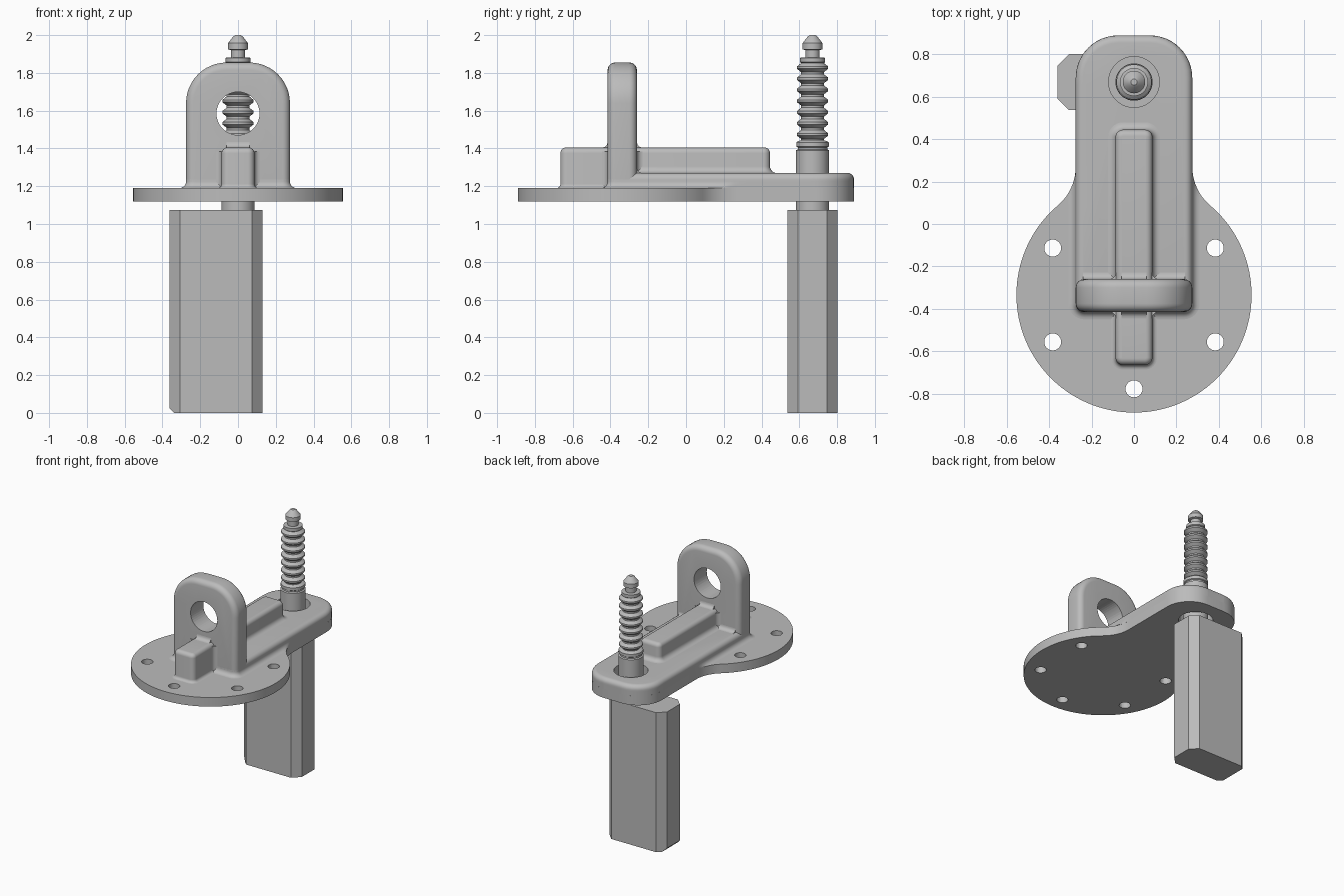
import bpy, bmesh
from math import sin, cos, pi, sqrt, atan2, radians
from mathutils import Vector

if "Cube" in bpy.data.objects:
    bpy.data.objects.remove(bpy.data.objects["Cube"])

steel = bpy.data.materials.new("plain grey")
steel.use_nodes = True
GREY = (0.5, 0.5, 0.5, 1)
steel.diffuse_color = GREY
steel.node_tree.nodes["Principled BSDF"].inputs["Base Color"].default_value = GREY

# Main dimensions
PLATE_Z, PLATE_TOP, ARM_TOP, RIB_TOP = 1.12, 1.19, 1.27, 1.405
DISC_Y, DISC_R, ARM_W, ARM_END = -0.335, 0.555, 0.275, 0.89
BLEND_R, BLEND_Y = 0.239, 0.27
LUG_FRONT, LUG_BACK = -0.415, -0.26
SCREW_Y = 0.67


def finish(name, bm, smooth=True):
    bmesh.ops.recalc_face_normals(bm, faces=bm.faces)
    mesh = bpy.data.meshes.new(name)
    bm.to_mesh(mesh)
    bm.free()
    obj = bpy.data.objects.new(name, mesh)
    bpy.context.collection.objects.link(obj)
    mesh.materials.append(steel)
    if smooth:
        activate(obj)
        bpy.ops.object.shade_smooth_by_angle(angle=radians(32))
    return obj


def activate(obj):
    bpy.ops.object.select_all(action='DESELECT')
    obj.select_set(True)
    bpy.context.view_layer.objects.active = obj


def loft(bm, rings):
    """Skin closed rings of equal length and cap both ends."""
    loops = [[bm.verts.new(p) for p in ring] for ring in rings]
    for a, b in zip(loops, loops[1:]):
        for i in range(len(a)):
            j = (i + 1) % len(a)
            bm.faces.new((a[i], a[j], b[j], b[i]))
    bm.faces.new(loops[0][::-1])
    bm.faces.new(loops[-1])


def arc(cx, cy, r, a0, a1, n):
    return [(cx + r * cos(a0 + (a1 - a0) * i / n), cy + r * sin(a0 + (a1 - a0) * i / n))
            for i in range(n + 1)]


def rounded_rect(x0, x1, y0, y1, r_low, r_high, d=0, seg=8, side=1):
    """Rounded rectangle offset outward by d, with extra points along the sides."""
    corners = ((x1, y0, -1, 1, r_low, -pi / 2), (x1, y1, -1, -1, r_high, 0),
               (x0, y1, 1, -1, r_high, pi / 2), (x0, y0, 1, 1, r_low, pi))
    arcs = [arc(x + sx * r, y + sy * r, r + d, a, a + pi / 2, seg)
            for x, y, sx, sy, r, a in corners]
    points = []
    for k, part in enumerate(arcs):
        points += part
        p, q = Vector(part[-1]), Vector(arcs[(k + 1) % 4][0])
        points += [tuple(p.lerp(q, i / side)) for i in range(1, side)]
    return points


def foot_and_crown(z0, z1, flare, crown, n=6):
    """Offset and height pairs: concave foot, straight wall, rounded top edge."""
    angles = [pi / 2 * i / n for i in range(n + 1)]
    foot = [(flare * (1 - sin(t)), z0 + flare * (1 - cos(t))) for t in angles]
    return foot + [(-crown * (1 - cos(t)), z1 - crown + crown * sin(t)) for t in angles]


def cylinder(bm, x, y, r, z0, z1, seg=40):
    loft(bm, [[(px, py, z) for px, py in arc(x, y, r, 0, 2 * pi, seg)[:-1]] for z in (z0, z1)])


def cut(obj, bm):
    cutter = finish("cutter", bm, smooth=False)
    cutter.hide_render = True
    mod = obj.modifiers.new("holes", 'BOOLEAN')
    mod.operation, mod.object, mod.solver = 'DIFFERENCE', cutter, 'EXACT'
    activate(obj)
    bpy.ops.object.modifier_apply(modifier=mod.name)
    bpy.data.objects.remove(cutter)
    activate(obj)
    bpy.ops.object.shade_smooth_by_angle(angle=radians(32))


# Base plate: disc blended into the arm outline, mirrored about x
blend_x = ARM_W + BLEND_R
tangent = atan2(BLEND_Y - DISC_Y, blend_x)
half = arc(0, DISC_Y, DISC_R, -pi / 2, tangent, 48)
half += arc(blend_x, BLEND_Y, BLEND_R, pi + tangent, pi, 10)[1:]
half += arc(ARM_W - 0.2, ARM_END - 0.2, 0.2, 0, pi / 2, 12)
outline = half + [(-x, y) for x, y in half[:0:-1]]
bm = bmesh.new()
loft(bm, [[(x, y, z) for x, y in outline] for z in (PLATE_Z, PLATE_TOP)])
plate = finish("base_plate", bm)

bm = bmesh.new()
for degrees in (-150, -90, -30, 30, 150):
    a = radians(degrees)
    cylinder(bm, 0.443 * cos(a), DISC_Y + 0.443 * sin(a), 0.04, 1, 1.5, 28)
cylinder(bm, 0, SCREW_Y, 0.12, 1, 1.5)
cut(plate, bm)


# Raised arm: its foot fades out where the plate narrows to the arm width
def arm_ring(d, z):
    args = (-ARM_W, ARM_W, LUG_FRONT, ARM_END, 0.04, 0.2)
    ring = []
    for (x0, y0), (x, y) in zip(rounded_rect(*args, side=32), rounded_rect(*args, d=d, side=32)):
        if d > 0 and y0 >= BLEND_Y:
            x, y = x0, y0
        elif d > 0 and y > BLEND_Y - BLEND_R:
            limit = blend_x - sqrt(max(0, BLEND_R ** 2 - (BLEND_Y - y) ** 2))
            x = max(-limit, min(limit, x))
        ring.append((x, y, z))
    return ring


bm = bmesh.new()
loft(bm, [arm_ring(d, z) for d, z in foot_and_crown(PLATE_TOP, ARM_TOP, 0.035, 0.035)])
arm = finish("raised_arm", bm)
bm = bmesh.new()
cylinder(bm, 0, SCREW_Y, 0.12, 1, 1.5)
cut(arm, bm)

# Upright lug with rounded edges and a cross hole
bm = bmesh.new()
edge = [pi / 2 * i / 6 for i in range(7)]
front = [(-0.04 * (1 - sin(t)), LUG_FRONT + 0.04 * (1 - cos(t))) for t in edge]
back = [(d, LUG_FRONT + LUG_BACK - y) for d, y in front[::-1]]
loft(bm, [[(x, y, z) for x, z in rounded_rect(-ARM_W, ARM_W, 1.13, 1.855, 0.045, 0.215, d, 12)]
          for d, y in front + back])
lug = finish("upright_lug", bm)
bm = bmesh.new()
loft(bm, [[(x, y, z) for x, z in arc(0, 1.585, 0.114, 0, 2 * pi, 48)[:-1]] for y in (-0.6, 0)])
cut(lug, bm)

# Ribs in front of and behind the lug
for name, y0, y1, z0, flare in (("front_rib", -0.665, -0.33, PLATE_TOP, 0.022),
                                ("back_rib", -0.33, 0.445, ARM_TOP, 0.035)):
    bm = bmesh.new()
    loft(bm, [[(x, y, z) for x, y in rounded_rect(-0.087, 0.087, y0, y1, 0.035, 0.035, d)]
              for d, z in foot_and_crown(z0, RIB_TOP, flare, 0.03)])
    finish(name, bm)


# Concave fillets where the lug meets the arm and the ribs
def fillet(bm, corner, u, v, along, r=0.03):
    corner, u, v, along = map(Vector, (corner, u, v, along))
    section = [corner - 0.01 * (u + v), corner + r * u - 0.01 * v]
    section += [corner + u * (r - r * sin(t)) + v * (r - r * cos(t)) for t in edge]
    section.append(corner + r * v - 0.01 * u)
    loft(bm, [section, [p + along for p in section]])


bm = bmesh.new()
fillet(bm, (-0.24, LUG_BACK, ARM_TOP), (0, 1, 0), (0, 0, 1), (0.48, 0, 0))
for y, sy, z in ((LUG_FRONT, -1, PLATE_TOP), (LUG_BACK, 1, ARM_TOP)):
    fillet(bm, (-0.06, y, RIB_TOP), (0, sy, 0), (0, 0, 1), (0.12, 0, 0))
    for sx in (-1, 1):
        fillet(bm, (sx * 0.087, y, z), (sx, 0, 0), (0, sy, 0), (0, 0, RIB_TOP - 0.02 - z))
finish("lug_fillets", bm)

# Ridged screw, turned about its axis
profile = [(0.088, 1.07), (0.088, 1.39), (0.078, 1.395), (0.078, 1.405), (0.086, 1.41),
           (0.086, 1.432), (0.078, 1.438)]
pitch = 0.059
for i in range(7):
    z = 1.44 + i * pitch
    profile += [(0.06, z + 0.004), (0.06, z + 0.01), (0.083, z + 0.028),
                (0.083, z + 0.04), (0.06, z + 0.058)]
profile += [(0.066, 1.857), (0.066, 1.88), (0.037, 1.882), (0.037, 1.92), (0.053, 1.925),
            (0.053, 1.957), (0.026, 1.992), (0.015, 2.0)]
bm = bmesh.new()
loft(bm, [[(x, y, z) for x, y in arc(0, SCREW_Y, r, 0, 2 * pi, 40)[:-1]] for r, z in profile])
finish("ridged_screw", bm)

# Hanging block with chamfered upright corners and one trimmed lower edge
bm = bmesh.new()
loft(bm, [[(x, y, z) for x, y in rounded_rect(-0.362, 0.13, 0.537, 0.802, 0.055, 0.055, seg=1)]
          for z in (0, 1.075)])
trim = bmesh.ops.bisect_plane(bm, geom=bm.verts[:] + bm.edges[:] + bm.faces[:],
                              plane_co=(-0.337, 0, 0), plane_no=(-1, 0, -1), clear_outer=True)
bmesh.ops.holes_fill(bm, edges=[e for e in trim["geom_cut"] if isinstance(e, bmesh.types.BMEdge)])
finish("hanging_block", bm, smooth=False)
